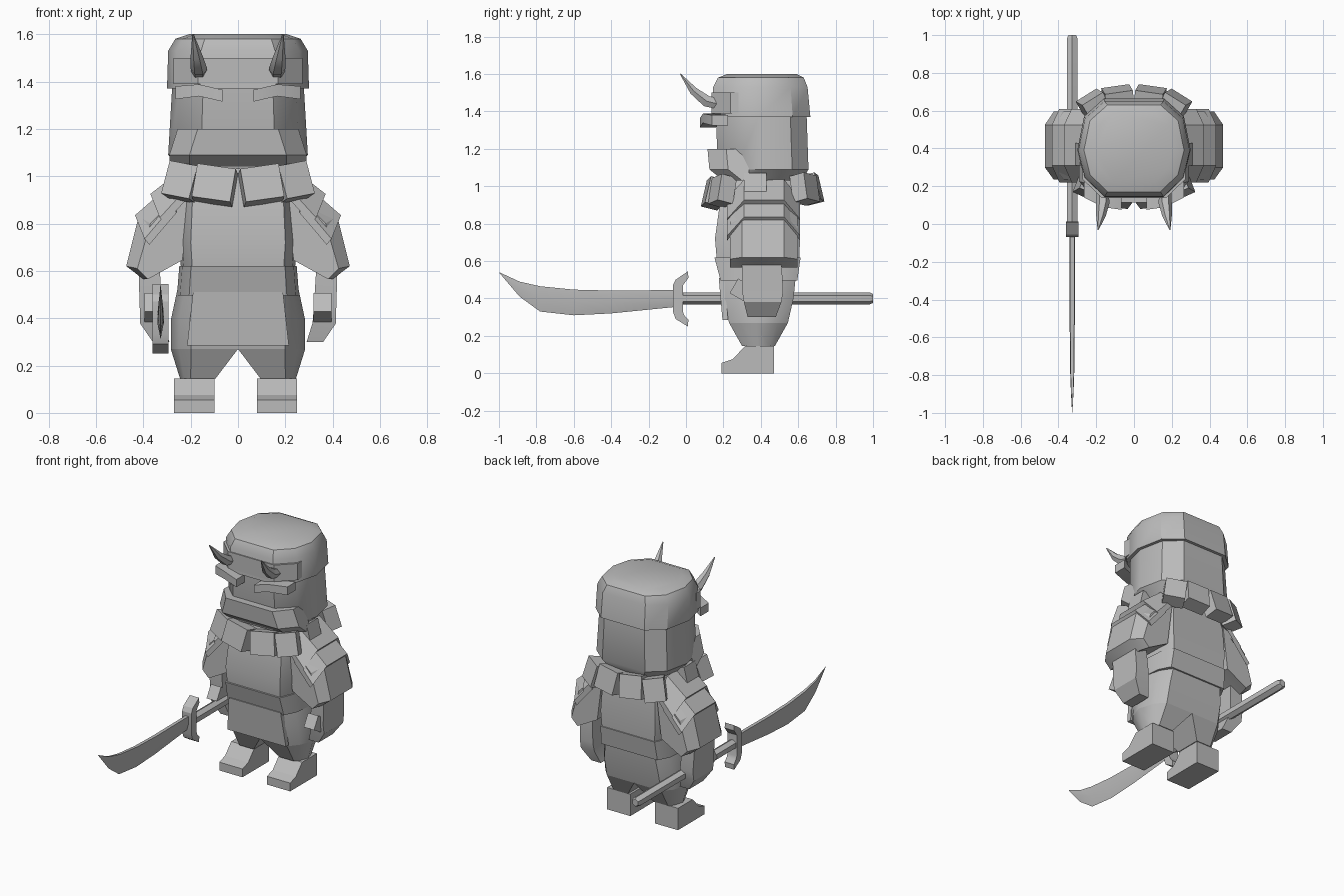
import bpy, bmesh, math
from mathutils import Matrix, Vector

cube = bpy.data.objects.get("Cube")
if cube:
    bpy.data.objects.remove(cube, do_unlink=True)

grey = bpy.data.materials.new("plain_grey")
grey.use_nodes = True
grey.diffuse_color = (0.5, 0.5, 0.5, 1)
grey.node_tree.nodes["Principled BSDF"].inputs["Base Color"].default_value = (0.5, 0.5, 0.5, 1)

SIDES = (("left", 1), ("right", -1))


def finish(name, bm, angle=35):
    bmesh.ops.recalc_face_normals(bm, faces=bm.faces)
    mesh = bpy.data.meshes.new(name)
    bm.to_mesh(mesh)
    bm.free()
    mesh.materials.append(grey)
    obj = bpy.data.objects.new(name, mesh)
    bpy.context.collection.objects.link(obj)
    bpy.ops.object.select_all(action='DESELECT')
    obj.select_set(True)
    bpy.context.view_layer.objects.active = obj
    bpy.ops.object.shade_smooth_by_angle(angle=math.radians(angle))
    return obj


def loft(name, rings, side=1, angle=35):
    """Skin equal-length rings of points and cap both ends."""
    bm = bmesh.new()
    rows = [[bm.verts.new((x * side, y, z)) for x, y, z in ring] for ring in rings]
    n = len(rows[0])
    for a, b in zip(rows, rows[1:]):
        for i in range(n):
            j = (i + 1) % n
            bm.faces.new((a[i], a[j], b[j], b[i]))
    bm.faces.new(rows[0])
    bm.faces.new(rows[-1])
    return finish(name, bm, angle)


def half_outline(flat):
    """Unit half plan from front to back; flat is the width share of the flat front."""
    shoulder = max(0.88, flat + 0.15)
    return [(flat, 0), (shoulder, 0.2), (1, 0.48), (shoulder, 0.82), (flat, 1)]


def outline(hw, y0, y1, z, flat=0.53):
    """Ten-sided rounded plan outline."""
    half = half_outline(flat)
    pts = half + [(-u, v) for u, v in reversed(half)]
    return [(u * hw, y0 + v * (y1 - y0), z) for u, v in pts]


def leg_outline(x0, x1, y0, y1, z):
    """Half body outline closed by a straight inner side."""
    pts = [(0, 0)] + half_outline(0.7) + [(0, 1)]
    return [(x0 + u * (x1 - x0), y0 + v * (y1 - y0), z) for u, v in pts]


def block(name, size, loc, yaw=0, tilt=0, roll=0):
    bm = bmesh.new()
    m = (Matrix.Translation(loc) @ Matrix.Rotation(math.radians(yaw), 4, 'Z')
         @ Matrix.Rotation(math.radians(roll), 4, 'Y')
         @ Matrix.Rotation(math.radians(tilt), 4, 'X') @ Matrix.Diagonal((*size, 1)))
    bmesh.ops.create_cube(bm, size=1, matrix=m)
    return finish(name, bm)


def wrap(name, section, half=0.17, corner=0.28, back=0.1, flare=0):
    """Band of a y-z section bent around the front of the head."""
    low = min(z for y, z in section)
    rings = []
    for x, dy in ((-corner, back), (-half, 0), (half, 0), (corner, back)):
        rings.append([(x + math.copysign(flare if z < low + 0.08 else 0, x), y + dy, z)
                      for y, z in section])
    loft(name, rings, angle=25)


# Head, helmet and face guard
loft("head", [outline(0.24, 0.19, 0.62, 1.03), outline(0.295, 0.17, 0.655, 1.09),
              outline(0.278, 0.16, 0.645, 1.38)], angle=34)
loft("helmet", [outline(0.27, 0.17, 0.63, 1.37), outline(0.30, 0.14, 0.665, 1.37),
                outline(0.295, 0.145, 0.65, 1.53), outline(0.265, 0.17, 0.63, 1.58),
                outline(0.205, 0.22, 0.59, 1.60)], angle=33)
wrap("jaw_guard", [(0.115, 1.20), (0.23, 1.195), (0.24, 1.04), (0.20, 1.03), (0.125, 1.09)],
     corner=0.255, flare=0.035)
wrap("helmet_plate", [(0.137, 1.50), (0.18, 1.50), (0.18, 1.39), (0.137, 1.39)], corner=0.272)

for label, s in SIDES:
    # Brow and horn
    brow = [(0.065, 0.075, 1.315, 1.365), (0.165, 0.09, 1.338, 1.388), (0.265, 0.14, 1.325, 1.38)]
    loft(label + "_brow", [[(x, y, lo), (x, y, hi), (x, y + 0.085, hi), (x, y + 0.085, lo)]
                           for x, y, lo, hi in brow], s, 25)
    path = [((0.165, 0.17, 1.44), 0.032), ((0.165, 0.11, 1.455), 0.035),
            ((0.175, 0.04, 1.51), 0.025), ((0.19, -0.03, 1.60), 0.003)]
    rings = []
    for i, (c, r) in enumerate(path):
        a, b = path[max(i - 1, 0)][0], path[min(i + 1, 3)][0]
        up = (Vector(b) - Vector(a)).cross(Vector((1, 0, 0))).normalized()
        rings.append([Vector(c) + Vector((r * math.cos(k * math.pi / 3), 0, 0))
                      + up * r * math.sin(k * math.pi / 3) for k in range(6)])
    loft(label + "_horn", rings, s)

    # Collar blocks
    collar = [(0.098, 0.15, 0.962, 8, 0.165, -8), (0.232, 0.195, 0.975, 24, 0.13, -10),
              (0.255, 0.37, 1.01, 90, 0.12, 0), (0.215, 0.635, 0.985, 148, 0.13, 8),
              (0.085, 0.67, 0.985, 172, 0.15, 6)]
    for i, (x, y, z, yaw, w, roll) in enumerate(collar):
        block(f"{label}_collar_block_{i + 1}", (w, 0.09, 0.10 if i == 2 else 0.145),
              (x * s, y, z), yaw * s, -14, roll * s)

    # Sleeve with chamfered front and back
    full = [(0.20, 0.96), (0.31, 0.93), (0.42, 0.83), (0.472, 0.62), (0.40, 0.565), (0.235, 0.65)]
    trim = [(0.20, 0.92), (0.28, 0.89), (0.37, 0.80), (0.425, 0.61), (0.38, 0.565), (0.235, 0.645)]
    loft(label + "_sleeve", [[(x, y, z) for x, z in shape] for y, shape in
                             ((0.235, trim), (0.30, full), (0.525, full), (0.595, trim))], s, 20)

    # Two overlapping shoulder plates with hanging ends
    for name, (xi, zi), (xo, zo) in (("upper", (0.23, 1.035), (0.37, 0.925)),
                                     ("lower", (0.28, 0.97), (0.435, 0.835))):
        loft(f"{label}_{name}_shoulder_plate",
             [[(xi, y, zi - d), (xo - d * 0.4, y, zo - d),
               (xo - d * 0.4 - 0.02, y, zo - d - 0.025), (xi - 0.02, y, zi - d - 0.025)]
              for y, d in ((0.22, 0.10), (0.31, 0), (0.525, 0), (0.61, 0.10))], s, 20)

    # Forearm, fist and thumb
    arm = [(0.33, 0.42, 0.30, 0.51, 0.60), (0.32, 0.415, 0.30, 0.52, 0.44),
           (0.315, 0.415, 0.31, 0.51, 0.38), (0.29, 0.36, 0.33, 0.48, 0.30)]
    loft(label + "_hand", [[(a, c, z), (b, c, z), (b, d, z), (a, d, z)]
                           for a, b, c, d, z in arm], s, 25)
    block(label + "_thumb", (0.075, 0.09, 0.09), (0.357 * s, 0.295, 0.445), 0, -30)

    # Trouser leg and shoe
    loft(label + "_leg", [leg_outline(0, 0.284, 0.23, 0.545, 0.27),
                          leg_outline(0.095, 0.245, 0.30, 0.475, 0.145)], s, 40)
    shoe = [(0.19, 0), (0.19, 0.055), (0.25, 0.075), (0.315, 0.145), (0.47, 0.145), (0.47, 0)]
    cx = 0.165 if s > 0 else 0.185
    loft(label + "_shoe", [[(cx + d, y, z) for y, z in shoe] for d in (-0.085, 0.085)], s, 25)

# Torso, belt, trousers and apron
loft("torso", [outline(0.24, 0.165, 0.605, 0.60, 0.8), outline(0.25, 0.155, 0.61, 0.72, 0.8),
               outline(0.24, 0.18, 0.60, 0.90, 0.8), outline(0.20, 0.21, 0.58, 1.05, 0.75)], angle=32)
loft("belt", [outline(0.258, 0.185, 0.595, 0.495, 0.8), outline(0.248, 0.152, 0.613, 0.62, 0.8)])
loft("trousers", [outline(0.284, 0.23, 0.545, 0.27, 0.7), outline(0.282, 0.20, 0.575, 0.40, 0.7),
                  outline(0.25, 0.19, 0.59, 0.55, 0.7)], angle=50)
loft("apron", [[(-w, y, z), (w, y, z), (w, y + 0.03, z), (-w, y + 0.03, z)]
               for w, y, z in ((0.215, 0.195, 0.285), (0.19, 0.175, 0.51))])

# Sword: hexagonal handle, curved guard, blade with a flat spine
SX = -0.327
loft("sword_handle", [[(SX + r * math.cos((k + 0.5) * math.pi / 3), y,
                        0.4 + r * math.sin((k + 0.5) * math.pi / 3)) for k in range(6)]
                      for y, r in ((-0.04, 0.033), (0.98, 0.033), (1.0, 0.024))], angle=25)
guard = [(0.01, 0.01, 0.25), (-0.055, -0.012, 0.29), (-0.07, -0.02, 0.33),
         (-0.07, -0.02, 0.47), (-0.055, -0.012, 0.50), (0.01, 0.01, 0.545)]
loft("sword_guard", [[(SX - 0.034, a, z), (SX + 0.034, a, z),
                      (SX + 0.034, b + 0.003, z + dz), (SX - 0.034, b + 0.003, z + dz)]
                     for (a, b, z), dz in zip(guard, (0.035, 0.02, 0, 0, -0.02, -0.035))], angle=25)
blade = [(-0.05, 0.355, 0.445), (-0.40, 0.32, 0.442), (-0.60, 0.31, 0.447), (-0.78, 0.33, 0.465),
         (-0.89, 0.41, 0.49), (-0.998, 0.537, 0.54)]
loft("sword_blade", [[(SX, y, lo), (SX + t, y, (lo + hi) / 2), (SX + t * 0.8, y, hi),
                      (SX - t * 0.8, y, hi), (SX - t, y, (lo + hi) / 2)]
                     for (y, lo, hi), t in zip(blade, (0.014, 0.014, 0.013, 0.011, 0.007, 0.001))])
